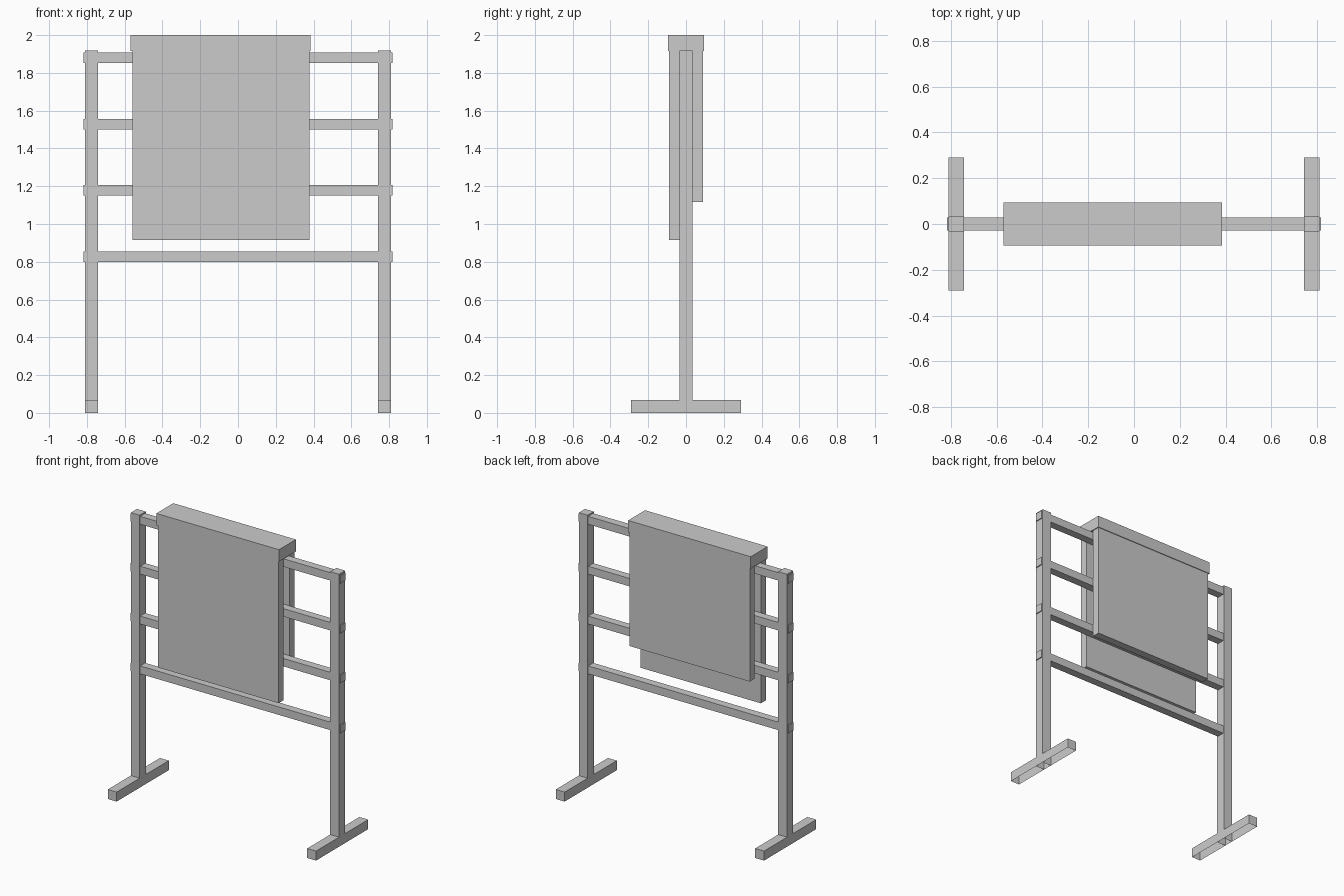
import bpy, bmesh

if "Cube" in bpy.data.objects:
    bpy.data.objects.remove(bpy.data.objects["Cube"])


def box(name, x, y, z, open_bottom=False):
    """Axis-aligned box from (min, max) ranges."""
    bm = bmesh.new()
    bmesh.ops.create_cube(bm, size=1)
    for v in bm.verts:
        v.co = [r[0] + (c + 0.5) * (r[1] - r[0]) for c, r in zip(v.co, (x, y, z))]
    bm.normal_update()
    if open_bottom:
        down = [f for f in bm.faces if f.normal.z < -0.9]
        bmesh.ops.delete(bm, geom=down, context='FACES_ONLY')
    me = bpy.data.meshes.new(name)
    bm.to_mesh(me)
    bm.free()
    ob = bpy.data.objects.new(name, me)
    bpy.context.collection.objects.link(ob)
    return ob


# Uprights and feet, open underneath
for side, s in (("left", -1), ("right", 1)):
    x = sorted((s * 0.742, s * 0.811))
    box(side + "_post", x, (-0.034, 0.034), (0, 1.918), True)
    box(side + "_foot", x, (-0.29, 0.29), (0, 0.067), True)

# Four horizontal rails, ends just proud of the posts
for i in range(4):
    zc = 0.827 + i * 0.351
    box(f"rail_{i + 1}", (-0.818, 0.818), (-0.028, 0.028), (zc - 0.028, zc + 0.028))

# Towel folded over the top rail
box("towel_front", (-0.559, 0.379), (-0.089, -0.034), (0.916, 1.918))
box("towel_back", (-0.559, 0.379), (0.034, 0.089), (1.116, 1.918))
box("towel_fold", (-0.570, 0.385), (-0.094, 0.094), (1.916, 2.0))
